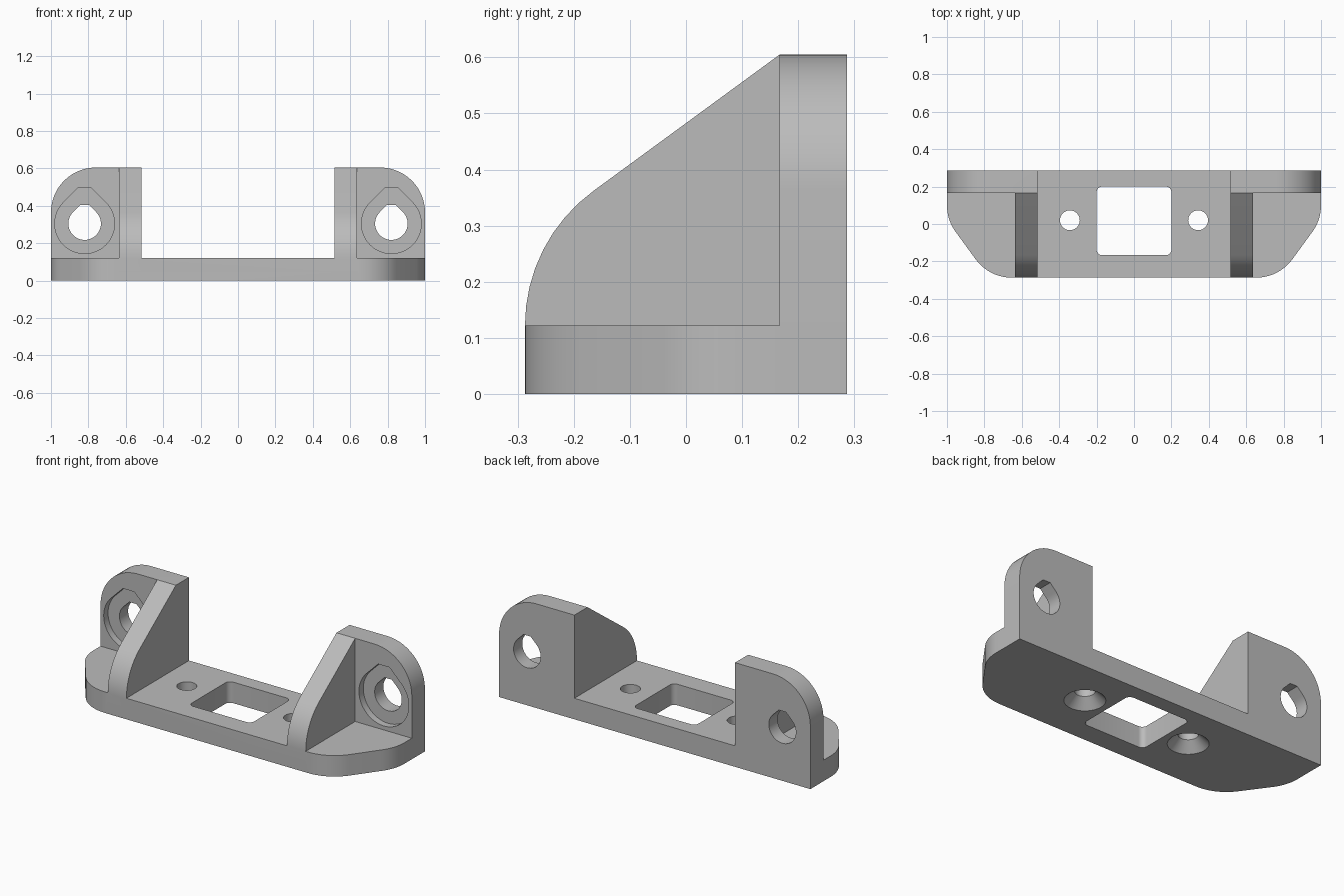
import bpy
import bmesh
from math import radians, sin, cos, sqrt
from mathutils import Matrix

cube = bpy.data.objects.get("Cube")
if cube:
    bpy.data.objects.remove(cube, do_unlink=True)

grey = bpy.data.materials.new("plain grey")
grey.use_nodes = True
colour = (0.5, 0.5, 0.5, 1)
grey.diffuse_color = colour
grey.node_tree.nodes["Principled BSDF"].inputs["Base Color"].default_value = colour

# Main dimensions
DEPTH = 0.287          # half depth
FLOOR = 0.122          # plate thickness
TOP = 0.605
WALL_Y = 0.167         # front face of the upright walls
RIB_IN, RIB_OUT = 0.516, 0.636
CORNER = 0.24
HOLE_X, HOLE_Z = 0.82, 0.305


def arc(cx, cy, r, start, end, steps=10):
    angles = [radians(start + (end - start) * i / steps) for i in range(steps + 1)]
    return [(cx + r * cos(a), cy + r * sin(a)) for a in angles]


def finish(name, bm):
    bmesh.ops.recalc_face_normals(bm, faces=bm.faces[:])
    mesh = bpy.data.meshes.new(name)
    bm.to_mesh(mesh)
    bm.free()
    mesh.materials.append(grey)
    obj = bpy.data.objects.new(name, mesh)
    bpy.context.collection.objects.link(obj)
    return obj


def prism(name, outline, axis, low, high):
    """Extrude a 2D outline along the x, y or z axis."""
    place = {"x": lambda u, v, w: (w, u, v),
             "y": lambda u, v, w: (u, w, v),
             "z": lambda u, v, w: (u, v, w)}[axis]
    bm = bmesh.new()
    rings = [[bm.verts.new(place(u, v, w)) for u, v in outline] for w in (low, high)]
    for ring in rings:
        bm.faces.new(ring)
    count = len(outline)
    for i in range(count):
        j = (i + 1) % count
        bm.faces.new((rings[0][i], rings[0][j], rings[1][j], rings[1][i]))
    return finish(name, bm)


def cone(name, x, y, r_low, r_high, low, high):
    bm = bmesh.new()
    bmesh.ops.create_cone(bm, cap_ends=True, segments=40, radius1=r_low, radius2=r_high,
                          depth=high - low,
                          matrix=Matrix.Translation((x, y, (low + high) / 2)))
    return finish(name, bm)


def teardrop(cx, cz, r, height):
    """Circle with sloped shoulders and a flat top."""
    half = r * sqrt(2) - height
    return arc(cx, cz, r, 135, 405, 36) + [(cx + half, cz + height), (cx - half, cz + height)]


def combine(body, tool, operation):
    mod = body.modifiers.new(operation, "BOOLEAN")
    mod.operation = operation
    mod.solver = "EXACT"
    mod.object = tool
    bpy.context.view_layer.objects.active = body
    bpy.ops.object.modifier_apply(modifier=mod.name)
    bpy.data.objects.remove(tool, do_unlink=True)


# Base plate with tapered, rounded front corners
side = ([(1, DEPTH)] + arc(1 - CORNER, 0.1, CORNER, 0, -36)
        + arc(0.653, CORNER - DEPTH, CORNER, -36, -90))
outline = side + [(-x, y) for x, y in reversed(side)]
bracket = prism("bracket_body", outline, "z", 0, FLOOR)

for s in (1, -1):
    # Upright wall with one rounded top corner
    wall = [(RIB_IN, 0), (1, 0)] + arc(1 - CORNER, TOP - CORNER, CORNER, 0, 90, 14) + [(RIB_IN, TOP)]
    combine(bracket, prism("wall", [(s * x, z) for x, z in wall], "y", WALL_Y, DEPTH), "UNION")

    # Sloping rib that braces the wall
    rib = (arc(0.01, FLOOR, 0.297, 180, 126, 8)
           + [(WALL_Y, TOP), (0.2, TOP), (0.2, 0.05), (0.01 - 0.297, 0.05)])
    low, high = sorted((s * RIB_IN, s * RIB_OUT))
    combine(bracket, prism("rib", rib, "x", low, high), "UNION")

for s in (1, -1):
    # Pivot hole and its shallow front recess
    bore = teardrop(s * HOLE_X, HOLE_Z, 0.087, 0.1)
    combine(bracket, prism("bore", bore, "y", 0.1, 0.4), "DIFFERENCE")
    recess = teardrop(s * HOLE_X, HOLE_Z, 0.16, 0.19)
    combine(bracket, prism("recess", recess, "y", 0.1, WALL_Y + 0.04), "DIFFERENCE")

    # Screw hole, countersunk from below
    combine(bracket, cone("screw_hole", s * 0.343, 0.02, 0.053, 0.053, -0.1, 0.3), "DIFFERENCE")
    combine(bracket, cone("countersink", s * 0.343, 0.02, 0.117, 0.053, -0.01, 0.054), "DIFFERENCE")

# Rounded rectangular window through the plate
R = 0.03
window = (arc(0.2 - R, 0.2 - R, R, 0, 90, 6) + arc(R - 0.2, 0.2 - R, R, 90, 180, 6)
          + arc(R - 0.2, R - 0.167, R, 180, 270, 6) + arc(0.2 - R, R - 0.167, R, 270, 360, 6))
combine(bracket, prism("window", window, "z", -0.1, 0.3), "DIFFERENCE")

# Smooth the curves, keep the corners crisp
bpy.ops.object.select_all(action="DESELECT")
bracket.select_set(True)
bpy.context.view_layer.objects.active = bracket
bpy.ops.object.shade_smooth_by_angle(angle=radians(30))
